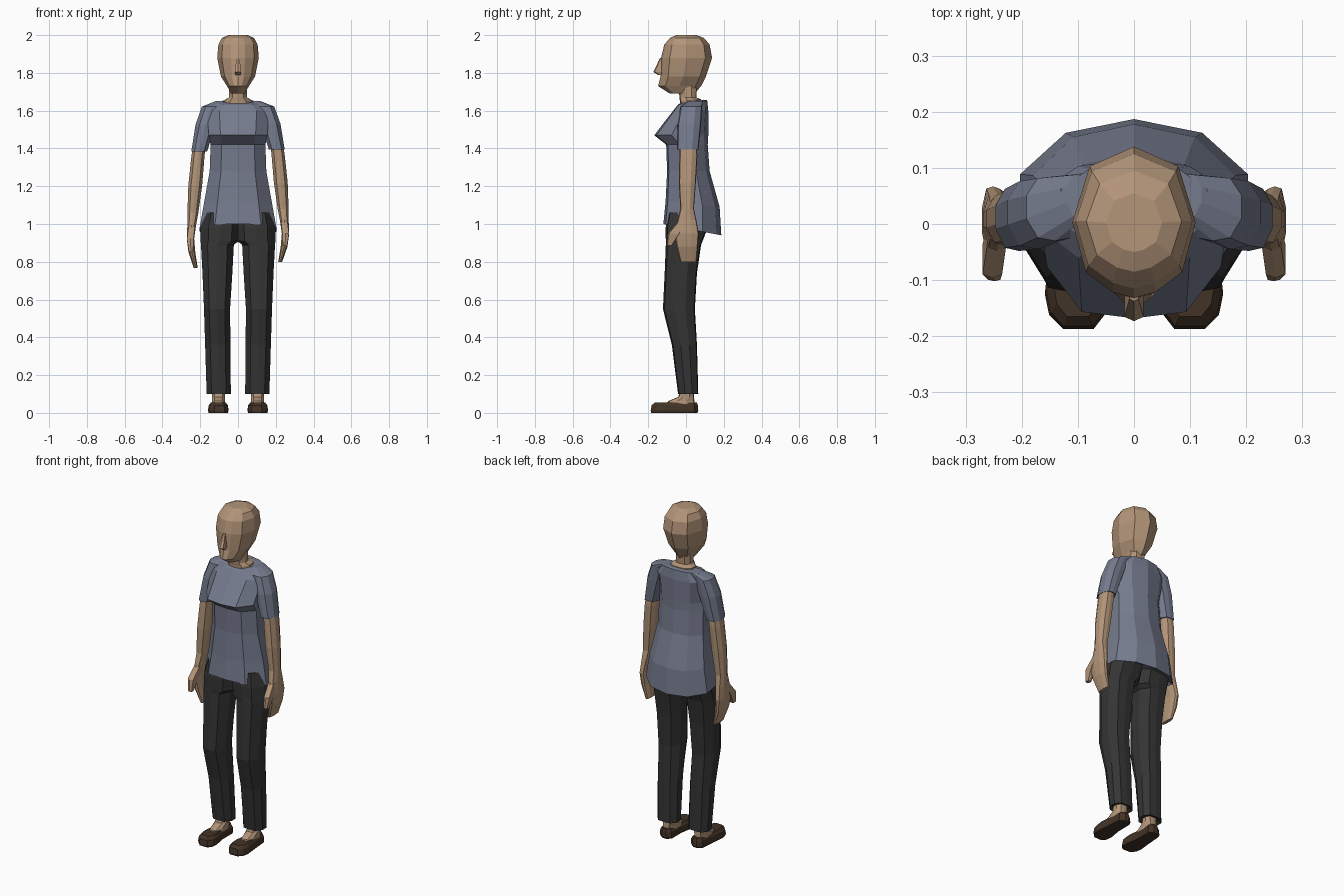
import bpy, bmesh


def material(name, rgb):
    m = bpy.data.materials.new(name)
    m.diffuse_color = (*rgb, 1)
    return m


SKIN = material("skin", (0.45, 0.30, 0.19))
SHIRT = material("shirt_cloth", (0.18, 0.20, 0.27))
PANTS = material("trouser_cloth", (0.035, 0.035, 0.035))
SHOE = material("shoe_leather", (0.055, 0.033, 0.02))


def loft(name, profile, rings, mat, side=1, stretch=1.0):
    """Rings are (z, x0, x1, y0, y1[, tilt]); the unit profile fills each box."""
    bm = bmesh.new()
    loops = []
    for z, x0, x1, y0, y1, *tilt in rings:
        t = tilt[0] if tilt else 0
        z = 1.65 - (1.65 - z) * stretch
        loops.append([bm.verts.new((side * (x0 + u * (x1 - x0)), y0 + v * (y1 - y0), z + t * v))
                      for u, v in profile])
    n = len(profile)
    for a, b in zip(loops, loops[1:]):
        for i in range(n):
            j = (i + 1) % n
            bm.faces.new((a[i], a[j], b[j], b[i]))
    bm.faces.new(loops[0])
    bm.faces.new(loops[-1])
    bmesh.ops.recalc_face_normals(bm, faces=bm.faces)
    mesh = bpy.data.meshes.new(name)
    bm.to_mesh(mesh)
    bm.free()
    mesh.materials.append(mat)
    obj = bpy.data.objects.new(name, mesh)
    bpy.context.collection.objects.link(obj)
    return obj


def symmetric(half):
    """Half outline (u 0..1 from the centre line) to a full unit profile."""
    right = [(0.5 + u / 2, v) for u, v in half]
    left = [(0.5 - u / 2, v) for u, v in half[-2:0:-1]]
    return right + left


def centred(rings):
    return [(z, -w, w, *rest) for z, w, *rest in rings]


TORSO = symmetric([(0, 0), (.6, .04), (1, .32), (1, .68), (.6, .92), (0, 1)])
SKULL = symmetric([(0, 0), (.35, .04), (.78, .17), (1, .5), (.72, .87), (0, 1)])
LIMB = symmetric([(0, 0), (.6, .05), (1, .35), (1, .7), (.6, .97), (0, 1)])
BOX = [(0, .1), (.5, 0), (1, .1), (1, .9), (.5, 1), (0, .9)]
SOLE = [(.2, 0), (.7, 0), (.93, .1), (1, .25), (.92, .55), (.85, .92), (.6, 1),
        (.35, 1), (.12, .92), (.12, .55), (0, .25), (.02, .1)]

# Shirt body with tilted hem, bust ledge and neckline
loft("shirt_body", TORSO, centred([
    (1.02, .18, -.09, .12, -.04),
    (1.00, .203, -.12, .187, -.06),
    (1.12, .18, -.108, .178, -.03),
    (1.28, .15, -.10, .125),
    (1.42, .145, -.105, .115),
    (1.47, .155, -.168, .118),
    (1.60, .165, -.068, .118),
    (1.63, .13, -.045, .112, .025),
    (1.638, .075, -.032, .09, .02)]), SHIRT)

# Neck, head and nose
loft("neck", LIMB, centred([
    (1.60, .08, -.03, .085), (1.65, .07, -.032, .08, .01),
    (1.67, .048, -.035, .055), (1.75, .046, -.04, .06)]), SKIN)
loft("head", SKULL, centred([
    (1.69, .035, -.085, .045), (1.73, .058, -.148, .08),
    (1.78, .09, -.135, .105), (1.88, .11, -.132, .138),
    (1.95, .104, -.115, .125), (1.985, .085, -.085, .095),
    (2.0, .05, -.05, .055)]), SKIN)
loft("nose", BOX, centred([
    (1.79, .012, -.15, -.10), (1.805, .017, -.173, -.10),
    (1.88, .008, -.137, -.10)]), SKIN)

for side, label in ((1, "left"), (-1, "right")):
    # Sleeve, arm with hand, thumb (one arm hangs slightly lower)
    drop = 1.0 if side == 1 else 1.04
    loft(f"{label}_sleeve", LIMB, [
        (1.65, .06, .12, .01, .09), (1.622, .09, .192, -.03, .085),
        (1.53, .12, .225, -.045, .08), (1.395, .163, .247, -.048, .066),
        (1.40, .18, .235, -.03, .05)], SHIRT, side, drop)
    loft(f"{label}_arm", LIMB, [
        (1.45, .17, .235, -.03, .055), (1.36, .178, .248, -.035, .06),
        (1.22, .19, .263, -.038, .052), (1.08, .21, .268, -.03, .042),
        (1.02, .222, .268, -.045, .055), (.95, .232, .271, -.06, .067),
        (.88, .226, .262, -.05, .062), (.80, .213, .234, -.03, .055)],
        SKIN, side, drop)
    loft(f"{label}_thumb", BOX, [
        (1.01, .228, .262, -.045, .0), (.95, .235, .27, -.096, -.03),
        (.885, .238, .26, -.102, -.075)], SKIN, side, drop)

    # Trouser leg, each including half of the hips
    loft(f"{label}_trouser_leg", LIMB, [
        (1.06, -.01, .18, -.095, .12), (.98, -.01, .198, -.108, .115),
        (.91, -.005, .198, -.107, .088), (.89, .022, .196, -.107, .08),
        (.74, .03, .188, -.113, .058), (.55, .042, .18, -.122, .047),
        (.36, .04, .174, -.075, .058), (.10, .038, .166, -.042, .065),
        (.11, .055, .15, -.03, .05)], PANTS, side)

    # Ankle and shoe
    loft(f"{label}_foot", LIMB, [
        (.03, .066, .142, -.11, .045), (.062, .07, .138, -.095, .045),
        (.085, .068, .138, -.04, .042), (.16, .066, .14, -.02, .04)], SKIN, side)
    loft(f"{label}_shoe", SOLE, [
        (0, .054, .155, -.185, .06), (.012, .05, .159, -.187, .065),
        (.04, .053, .155, -.182, .063), (.056, .066, .143, -.165, .058)], SHOE, side)
